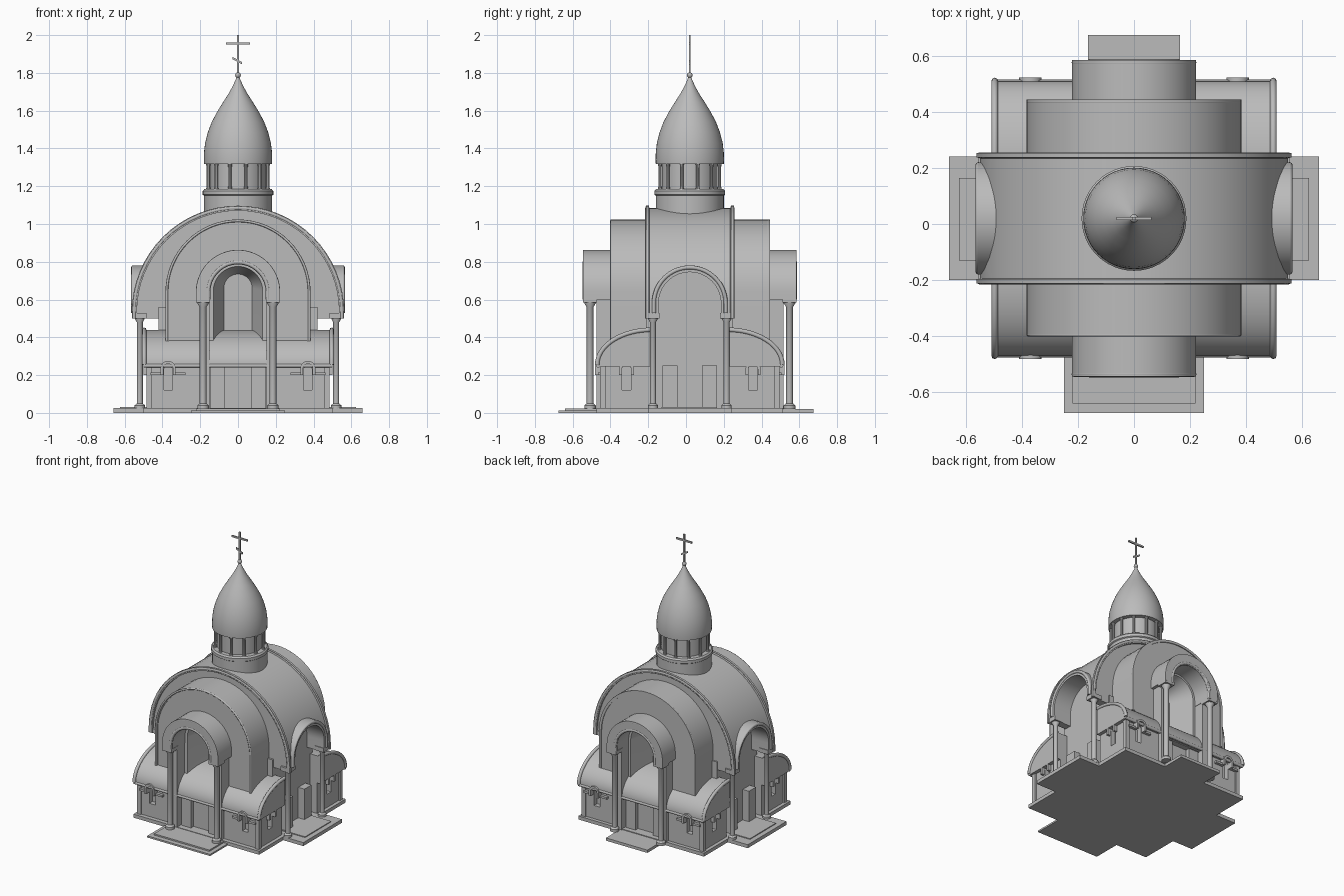
import bpy, bmesh, math
from mathutils import Vector

cube = bpy.data.objects.get("Cube")
if cube:
    bpy.data.objects.remove(cube)

CY = 0.02  # centre of the building along y
stone = bpy.data.materials.new("grey_stone")
stone.use_nodes = True
grey = (0.5, 0.5, 0.5, 1)
stone.diffuse_color = grey
stone.node_tree.nodes["Principled BSDF"].inputs["Base Color"].default_value = grey


def add(name, bm):
    bmesh.ops.recalc_face_normals(bm, faces=bm.faces)
    me = bpy.data.meshes.new(name)
    bm.to_mesh(me)
    bm.free()
    me.materials.append(stone)
    ob = bpy.data.objects.new(name, me)
    bpy.context.collection.objects.link(ob)
    return ob


def loft(name, first, last):
    """Closed solid between two matching outlines."""
    bm = bmesh.new()
    a = [bm.verts.new(p) for p in first]
    b = [bm.verts.new(p) for p in last]
    n = len(a)
    for i in range(n):
        j = (i + 1) % n
        bm.faces.new((a[i], a[j], b[j], b[i]))
    bm.faces.new(a[::-1])
    bm.faces.new(b)
    return add(name, bm)


def place(pts, axis, d):
    return [(d, u, z) if axis == "x" else (u, d, z) for u, z in pts]


def prism(name, pts, axis, d0, d1):
    return loft(name, place(pts, axis, d0), place(pts, axis, d1))


def box(name, x0, x1, y0, y1, z0, z1):
    return prism(name, [(x0, z0), (x1, z0), (x1, z1), (x0, z1)], "y", y0, y1)


def arch(r, zc, zb, c=0.0, n=32):
    """Round-headed outline standing on height zb."""
    arc = [(c + r * math.cos(math.pi * i / n), zc + r * math.sin(math.pi * i / n))
           for i in range(n + 1)]
    return [(c + r, zb)] + arc + [(c - r, zb)]


def band(r_out, r_in, zc, zb, c=0.0):
    """Arch-shaped strip outline."""
    return arch(r_out, zc, zb, c) + arch(r_in, zc, zb, c)[::-1]


def lathe(name, profile, x, y, steps=32):
    bm = bmesh.new()
    rings = [[bm.verts.new((x + r * math.cos(math.tau * i / steps),
                            y + r * math.sin(math.tau * i / steps), z))
              for i in range(steps)] for r, z in profile]
    for a, b in zip(rings, rings[1:]):
        for i in range(steps):
            j = (i + 1) % steps
            bm.faces.new((a[i], a[j], b[j], b[i]))
    bm.faces.new(rings[0][::-1])
    bm.faces.new(rings[-1])
    return add(name, bm)


def tube(name, pts, r):
    cu = bpy.data.curves.new(name, "CURVE")
    cu.dimensions = "3D"
    cu.bevel_depth = r
    cu.bevel_resolution = 2
    cu.use_fill_caps = True
    sp = cu.splines.new("POLY")
    sp.points.add(len(pts) - 1)
    for p, q in zip(sp.points, pts):
        p.co = (*q, 1)
    cu.materials.append(stone)
    ob = bpy.data.objects.new(name, cu)
    bpy.context.collection.objects.link(ob)
    return ob


def cut(ob, cutter):
    cutter.hide_render = True
    m = ob.modifiers.new("cut", "BOOLEAN")
    m.operation = "DIFFERENCE"
    m.solver = "EXACT"
    m.object = cutter
    bpy.context.view_layer.objects.active = ob
    bpy.ops.object.modifier_apply(modifier=m.name)
    bpy.data.objects.remove(cutter)


def column(name, x, y, top, r):
    lathe(name, [(r * 1.7, 0.02), (r * 1.7, 0.04), (r, 0.05), (r, top - 0.05),
                 (r * 1.7, top - 0.03), (r * 1.7, top)], x, y, 16)


# Floor and steps
box("floor", -0.5, 0.5, -0.475, 0.51, 0, 0.025)
box("side_steps", -0.66, 0.66, -0.2, 0.24, 0, 0.025)
box("side_steps_upper", -0.625, 0.625, -0.13, 0.165, 0.02, 0.031)
box("front_step", -0.25, 0.25, -0.675, -0.45, 0, 0.012)
box("front_step_upper", -0.22, 0.22, -0.64, -0.45, 0.01, 0.022)
box("back_step", -0.165, 0.165, 0.45, 0.675, 0, 0.02)

# Largest vault, with open side arches
vault = prism("main_vault", arch(0.55, 0.535, 0.5), "y", CY - 0.215, CY + 0.22)
core = box("core_walls", -0.42, 0.42, CY - 0.23, CY + 0.23, 0.01, 0.56)
for s in (-1, 1):
    cut(vault, prism("cutter", arch(0.165, 0.58, 0.4, CY), "x", s * 0.42, s * 0.7))
    prism("side_arch", band(0.2, 0.165, 0.58, 0.53, CY), "x", s * 0.42, s * 0.557)
    tube("side_arch_trim", place(arch(0.19, 0.58, 0.53, CY), "x", s * 0.555), 0.011)
    y = CY + s * 0.225
    prism("main_vault_rim", band(0.562, 0.535, 0.535, 0.5), "y", y - 0.008, y + 0.008)
    tube("main_vault_trim", place(arch(0.55, 0.535, 0.5), "y", y), 0.011)
    for t in (-1, 1):
        column("main_column", s * 0.52, CY + t * 0.195, 0.53, 0.016)
        box("main_capital", s * 0.52 - 0.035, s * 0.52 + 0.035,
            CY + t * 0.195 - 0.035, CY + t * 0.195 + 0.035, 0.5, 0.53)
        box("side_door_wall", s * 0.41, s * 0.47, CY + t * 0.105 - 0.04,
            CY + t * 0.105 + 0.04, 0.02, 0.25)

# Middle vault with a tapered window niche at each end
middle = prism("middle_vault", arch(0.37, 0.64, 0.02), "y", CY - 0.41, CY + 0.418)
roof = prism("middle_roof", band(0.383, 0.365, 0.64, 0.38), "y", CY - 0.415, CY + 0.424)
for s in (-1, 1):
    tube("middle_trim", place(arch(0.377, 0.64, 0.38), "y", CY + s * 0.415), 0.007)
    cut(middle, loft("cutter", place(arch(0.145, 0.64, 0.34), "y", CY + s * 0.45),
                     place(arch(0.075, 0.66, 0.42), "y", CY + s * 0.25)))

# Lower aisles: quarter-round roofs in front and behind
for s in (-1, 1):
    quarter = [(CY + s * (0.2 + 0.29 * math.cos(a)), 0.255 + 0.185 * math.sin(a))
               for a in (math.pi / 2 * i / 16 for i in range(17))]
    inner = CY + s * 0.2
    prism("aisle_roof", quarter + [(inner, 0.245), (CY + s * 0.49, 0.245)], "x", -0.5, 0.5)
    wall = box("aisle_wall", -0.475, 0.475, *sorted((inner, CY + s * 0.465)), 0.01, 0.26)
    outer = CY + s * 0.465
    cut(wall, box("cutter", -0.155, 0.155, *sorted((CY + s * 0.425, CY + s * 0.55)),
                  0.025, 0.24))
    tube("aisle_eave", [(-0.5, CY + s * 0.485, 0.25), (0.5, CY + s * 0.485, 0.25)], 0.011)
    for t in (-1, 1):
        tube("aisle_gable_trim", place(quarter, "x", t * 0.497), 0.012)
        box("aisle_corner", *sorted((t * 0.455, t * 0.485)),
            *sorted((CY + s * 0.445, CY + s * 0.475)), 0.02, 0.25)
        # End windows and front windows, each with a hood
        wy = CY + s * 0.335
        cut(wall, prism("cutter", arch(0.023, 0.235, 0.12, wy, 12), "x", t * 0.44, t * 0.5))
        prism("end_window_hood", band(0.04, 0.025, 0.23, 0.2, wy), "x", t * 0.465, t * 0.5)
        cut(wall, prism("cutter", arch(0.023, 0.225, 0.12, t * 0.37, 12), "y",
                        CY + s * 0.43, CY + s * 0.5))
        prism("window_hood", band(0.04, 0.025, 0.235, 0.2, t * 0.37), "y",
              CY + s * 0.46, CY + s * 0.502)
        for side in (-1, 1):
            x = t * 0.37 + side * 0.062
            box("window_ledge", x - 0.03, x + 0.03, *sorted((outer, CY + s * 0.485)), 0.2, 0.215)
        box("porch_wall", *sorted((t * 0.07, t * 0.145)),
            *sorted((CY + s * 0.42, CY + s * 0.455)), 0.02, 0.245)

    # Rounded porch arch on columns and short side walls
    y0, y1 = CY + s * 0.41, CY + s * 0.565
    porch = prism("porch_arch", band(0.222, 0.15, 0.64, 0.6), "y", y0, y1)
    tube("porch_outer_trim", place(arch(0.213, 0.64, 0.6), "y", y1 - s * 0.009), 0.01)
    tube("porch_inner_trim", place(arch(0.158, 0.64, 0.6), "y", y1 - s * 0.009), 0.012)
    for t in (-1, 1):
        column("porch_column", t * 0.185, CY + s * 0.528, 0.61, 0.018)
        box("porch_capital", t * 0.185 - 0.037, t * 0.185 + 0.037,
            *sorted((CY + s * 0.49, y1)), 0.585, 0.61)
        box("porch_pier", *sorted((t * 0.152, t * 0.2)),
            *sorted((y0, CY + s * 0.495)), 0.02, 0.64)

# Drum, lantern colonnade and pointed dome
lathe("drum", [(0.18, 0.98), (0.18, 1.15), (0.187, 1.155), (0.187, 1.175),
               (0.178, 1.185), (0.15, 1.186)], 0, CY, 48)
lathe("lantern_wall", [(0.148, 1.18), (0.148, 1.33)], 0, CY, 48)
for i in range(12):
    a = math.tau * (i + 0.5) / 12
    lathe("lantern_column", [(0.013, 1.18), (0.009, 1.2), (0.009, 1.3), (0.013, 1.325)],
          0.163 * math.cos(a), CY + 0.163 * math.sin(a), 10)
lathe("dome", [(0.14, 1.318), (0.18, 1.318), (0.181, 1.34), (0.18, 1.38), (0.174, 1.43),
               (0.16, 1.485), (0.139, 1.54), (0.11, 1.595), (0.079, 1.645), (0.05, 1.69),
               (0.028, 1.73), (0.012, 1.765), (0.006, 1.785)], 0, CY, 48)

# Finial and cross with a slanted lower bar
lathe("finial_ball", [(0.015 * math.sin(math.pi * (i + 0.3) / 8.6),
                       1.788 - 0.015 * math.cos(math.pi * (i + 0.3) / 8.6))
                      for i in range(9)], 0, CY, 16)
box("cross_post", -0.006, 0.006, CY - 0.005, CY + 0.005, 1.79, 2.0)
box("cross_bar", -0.063, 0.063, CY - 0.005, CY + 0.005, 1.949, 1.961)
prism("cross_slanted_bar", [(-0.028, 1.872), (0.022, 1.845), (0.022, 1.857), (-0.028, 1.884)],
      "y", CY - 0.005, CY + 0.005)

# Smooth curved surfaces, keeping edges sharp
bpy.ops.object.select_all(action="DESELECT")
for ob in bpy.context.scene.objects:
    if ob.type == "MESH":
        ob.select_set(True)
        bpy.context.view_layer.objects.active = ob
bpy.ops.object.shade_smooth_by_angle(angle=math.radians(35))
